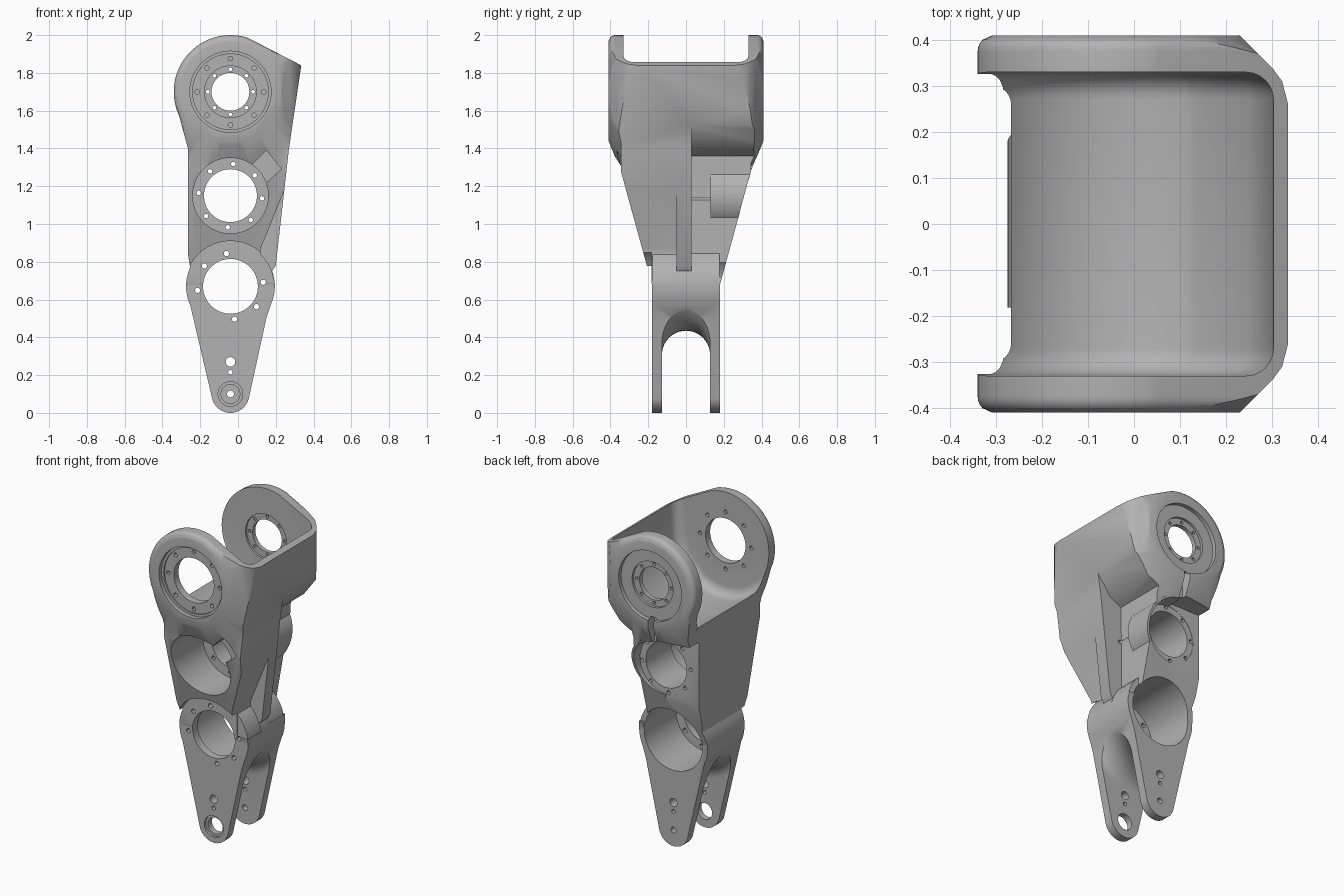
import bpy, bmesh
from math import sin, cos, radians, sqrt
from mathutils import Vector

cube = bpy.data.objects.get("Cube")
if cube:
    bpy.data.objects.remove(cube)

CX = -0.04                      # common x of every bore
TOP, MID, LOW, FOOT = 1.70, 1.15, 0.67, 0.10

metal = bpy.data.materials.new("cast grey metal")
metal.use_nodes = True
grey = (0.45, 0.45, 0.45, 1)
metal.diffuse_color = grey
metal.node_tree.nodes["Principled BSDF"].inputs["Base Color"].default_value = grey


def arc(x, z, r, a, b, n=24):
    angles = [radians(a + (b - a) * i / n) for i in range(n + 1)]
    return [(x + r * cos(t), z + r * sin(t)) for t in angles]


def circle(z, r, x=CX, n=64):
    return arc(x, z, r, 0, 360 - 360 / n, n - 1)


def inset(pts, amount):
    """Shrink a counter-clockwise outline by an even margin."""
    result = []
    for i, p in enumerate(pts):
        a, b, c = Vector(pts[i - 1]), Vector(p), Vector(pts[(i + 1) % len(pts)])
        n1, n2 = [Vector((-d.y, d.x)).normalized() for d in (b - a, c - b)]
        result.append(tuple(b + (n1 + n2) * amount / (1 + n1.dot(n2))))
    return result


PLACE = {
    "x": lambda p, d: (d, p[0], p[1]),
    "y": lambda p, d: (p[0], d, p[1]),
    "z": lambda p, d: (p[0], p[1], d),
}


def loft(bm, sections):
    rings = [[bm.verts.new(co) for co in s] for s in sections]
    for s, t in zip(rings, rings[1:]):
        for j in range(len(s)):
            k = (j + 1) % len(s)
            bm.faces.new((s[j], s[k], t[k], t[j]))
    bm.faces.new(rings[0])
    bm.faces.new(rings[-1])


def add_prism(bm, pts, axis, a, b):
    loft(bm, [[PLACE[axis](p, d) for p in pts] for d in (a, b)])


def finish(bm, name):
    bmesh.ops.recalc_face_normals(bm, faces=bm.faces[:])
    mesh = bpy.data.meshes.new(name)
    bm.to_mesh(mesh)
    bm.free()
    mesh.materials.append(metal)
    ob = bpy.data.objects.new(name, mesh)
    bpy.context.collection.objects.link(ob)
    return ob


def prism(name, pts, axis, a, b):
    bm = bmesh.new()
    add_prism(bm, pts, axis, a, b)
    return finish(bm, name)


def lofted(name, sections):
    bm = bmesh.new()
    loft(bm, sections)
    return finish(bm, name)


def rounded_prism(name, pts, half_depth, radius):
    rim = [(half_depth - radius * (1 - cos(t)), radius * (1 - sin(t)))
           for t in (radians(15 * k) for k in range(7))]
    steps = [(-y, m) for y, m in rim] + rim[::-1]
    return lofted(name, [[(x, y, z) for x, z in inset(pts, m)] for y, m in steps])


def is_closed(mesh):
    bm = bmesh.new()
    bm.from_mesh(mesh)
    closed = len(bm.faces) > 0 and all(e.is_manifold for e in bm.edges)
    bm.free()
    return closed


def combine(ob, other, how="DIFFERENCE"):
    """Apply a boolean, keeping only a watertight result."""
    for solver in ("MANIFOLD", "EXACT"):
        mod = ob.modifiers.new("combine", "BOOLEAN")
        mod.operation, mod.solver, mod.object = how, solver, other
        bpy.context.view_layer.update()
        deps = bpy.context.evaluated_depsgraph_get()
        mesh = bpy.data.meshes.new_from_object(ob.evaluated_get(deps))
        ob.modifiers.clear()
        if is_closed(mesh) and len(mesh.vertices) != len(ob.data.vertices):
            ob.data = mesh
            break
    bpy.data.objects.remove(other)


def bore(z, r, y0, y1):
    combine(arm, prism("cutter", circle(z, r), "y", y0, y1))


def bolt_holes(z, ring, r, y0, y1, start=0, skip=()):
    bm = bmesh.new()
    for i in range(8):
        t = radians(start + 45 * i)
        if i not in skip:
            add_prism(bm, circle(z + ring * sin(t), r, CX + ring * cos(t), 12), "y", y0, y1)
    combine(arm, finish(bm, "cutter"))


# Side taper, shared by the casting and the middle boss
half = [(0.18, -0.1), (0.18, 0.68), (0.345, 1.28), (0.41, 1.44), (0.425, 1.48), (0.425, 2.1)]
taper = half + [(-y, z) for y, z in reversed(half)]

# Main casting: front outline, trimmed by the side taper and the plan
outline = (arc(CX, TOP, 0.30, 72, 205, 40)
           + [(-0.265, 1.40), (-0.265, 0.84)]
           + arc(CX, LOW, 0.235, 155, 205, 10)
           + arc(CX, FOOT, 0.10, 190, 350, 24)
           + [(0.15, 0.5)]
           + arc(CX, LOW, 0.235, -25, 20, 8)
           + [(0.20, 0.78), (0.27, 1.40), (0.335, 1.84)])
arm = rounded_prism("arm_link", outline, 0.41, 0.035)
combine(arm, prism("trim", taper, "x", -1, 1), "INTERSECT")
corner = [(0.215, 0.425), (0.30, 0.34), (0.322, 0.31), (0.335, 0.26), (0.345, 0.2)]
plan = [(-0.4, -0.5), (0.14, -0.5)] + [(x, -y) for x, y in corner]
plan += corner[::-1] + [(0.14, 0.5), (-0.4, 0.5)]
combine(arm, prism("trim", plan, "z", -1, 3), "INTERSECT")

# Round cheek faces that slope away from each disc
cone = [(0.45, 0.185), (0.41, 0.268), (0.345, 0.41), (0.34, 2.5)]
cone = [(-y, r) for y, r in cone] + cone[::-1]
combine(arm, lofted("trim", [[(x, y, z) for x, z in circle(TOP, r, n=96)]
                             for y, r in cone]), "INTERSECT")

# Relief on the back, under the cheek
combine(arm, prism("cutter", [(0.4, 1.53), (0.295, 1.53), (0.20, 1.40), (0.12, 1.36),
                              (0.115, 0.72), (0.4, 0.72)], "y", 0.03, 0.6))
# Diagonal relief on the front
combine(arm, prism("cutter", [(0.4, 1.20), (0.25, 1.19), (0.12, 0.87),
                              (0.12, 0.70), (0.4, 0.70)], "y", -0.6, -0.05))

# Lower housing and middle boss
combine(arm, prism("lower_housing", circle(LOW, 0.233), "y", -0.178, 0.178), "UNION")
boss = prism("middle_boss", circle(MID, 0.195), "y", 0.13, 0.5)
combine(boss, prism("trim", [(y * 0.995, z) for y, z in taper], "x", -1, 1), "INTERSECT")
combine(arm, boss, "UNION")

# Saddle between the two cheeks, with a thin wall on the left
saddle = (arc(CX, TOP, 0.34, 180, 300, 40)
          + [(0.25, 1.53), (0.285, 1.65), (0.303, 1.85), (0.303, 2.1), (-0.38, 2.1)])
combine(arm, rounded_prism("cutter", saddle, 0.33, 0.06))
combine(arm, rounded_prism("cutter", [(-0.5, 1.36), (-0.267, 1.36), (-0.267, 1.75),
                                      (-0.5, 1.75)], 0.30, 0.04))

# Cheek seats and bores
bore(TOP, 0.215, -0.6, -0.385)
bore(TOP, 0.20, -0.6, -0.375)
bore(TOP, 0.137, -0.6, 0)
bore(TOP, 0.215, 0.385, 0.6)
bore(TOP, 0.14, 0.37, 0.6)
bore(TOP, 0.14, 0.2, 0.343)
bore(TOP, 0.10, 0, 0.6)
bolt_holes(TOP, 0.176, 0.012, -0.6, -0.2)
bolt_holes(TOP, 0.12, 0.010, 0.2, 0.6)

# Cable notch below the back cheek
combine(arm, prism("cutter", [(-0.065, 1.30), (-0.025, 1.30), (-0.025, 1.50),
                              (-0.065, 1.50)], "y", 0.345, 0.6))

# Middle joint: pocket from the front, ring face at the back
bore(MID, 0.20, -0.6, 0.0)
bore(MID, 0.14, -0.1, 0.6)
bore(MID, 0.18, 0.25, 0.6)
combine(arm, prism("cutter", [(-0.5, 0.90), (CX, 0.90), (CX, 1.352), (-0.5, 1.352)],
                   "y", 0.252, 0.6))
bolt_holes(MID, 0.168, 0.012, -0.05, 0.4, 40)
combine(arm, prism("cutter", [(0.15, 1.39), (0.07, 1.31), (0.15, 1.22), (0.23, 1.29)],
                   "y", -0.6, -0.27))

# Lower joint: ring face at the front, pocket from the back
bore(LOW, 0.24, -0.6, -0.182)
bore(LOW, 0.20, -0.13, 0.6)
bore(LOW, 0.145, -0.6, 0)
bolt_holes(LOW, 0.175, 0.014, -0.3, -0.1, 7, (1, 5))

# Fork slot whose arch follows the lower housing
sections = []
for i in range(21):
    x = CX - 0.32 + 0.64 * i / 20
    d = min(abs(x - CX), 0.215)
    top = LOW - sqrt(0.235 ** 2 - d * d)
    arch = [(0.127, -0.2)] + arc(0, top - 0.127, 0.127, 0, 180, 20) + [(-0.127, -0.2)]
    sections.append([(x, y, z) for y, z in arch])
combine(arm, lofted("cutter", sections))

# Foot pivots and pin holes
bore(FOOT, 0.065, -0.3, -0.165)
bore(FOOT, 0.05, -0.3, -0.1)
bore(FOOT, 0.018, 0.1, 0.3)
bore(0.27, 0.025, -0.3, 0.3)
bore(0.215, 0.012, -0.3, 0.3)

# Smooth curved walls, keep machined edges crisp
bpy.ops.object.select_all(action="DESELECT")
arm.select_set(True)
bpy.context.view_layer.objects.active = arm
bpy.ops.object.shade_smooth_by_angle(angle=radians(30))
